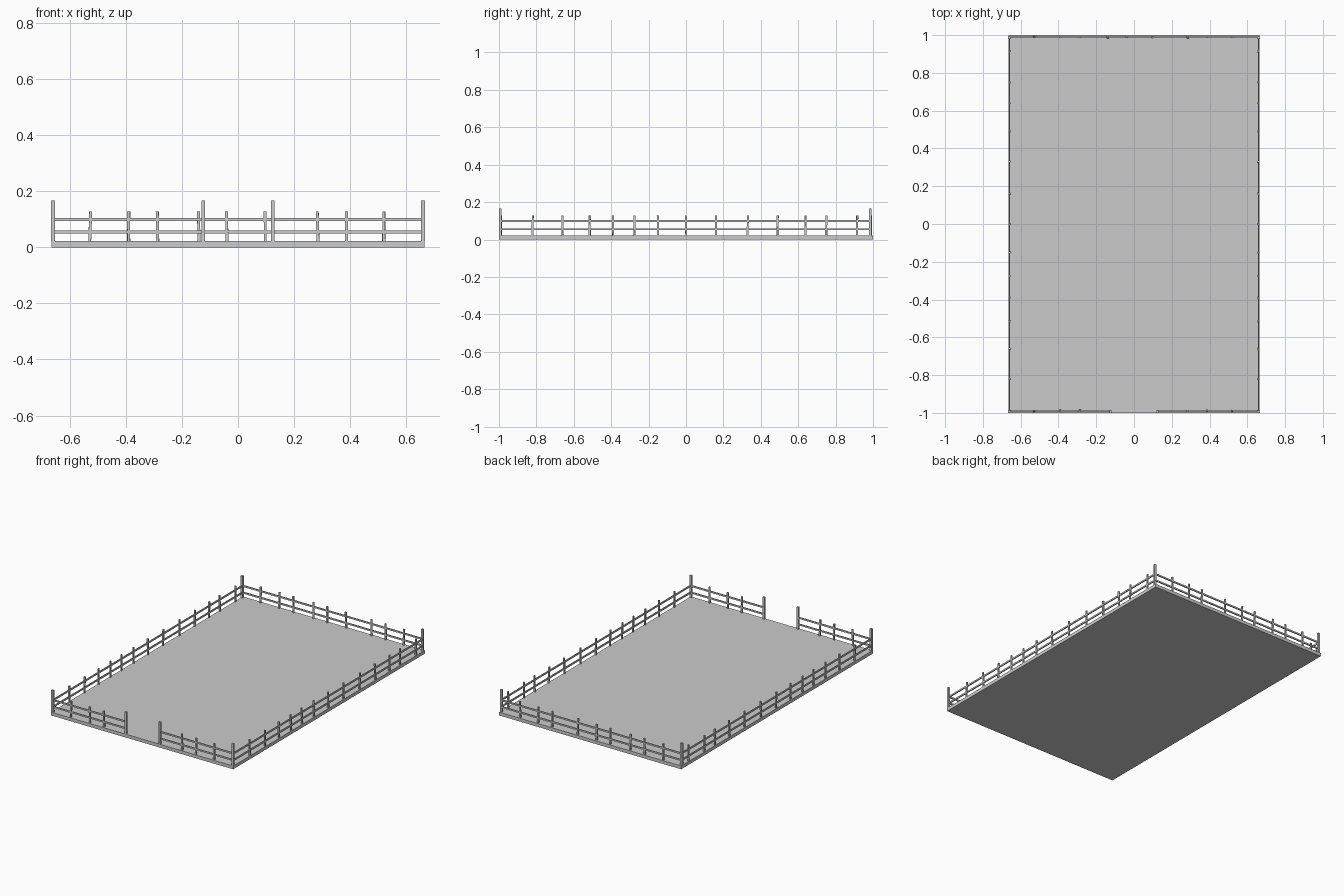
import bpy, math, random
from mathutils import Matrix, Vector

random.seed(4)
if "Cube" in bpy.data.objects:
    bpy.data.objects.remove(bpy.data.objects["Cube"])

grey = bpy.data.materials.new("plain_grey")
grey.use_nodes = True
grey.diffuse_color = (0.6, 0.6, 0.6, 1)
grey.node_tree.nodes["Principled BSDF"].inputs["Base Color"].default_value = grey.diffuse_color

HALF_X, HALF_Y, FLOOR = 0.665, 1.0, 0.022
FENCE_X, FENCE_Y, GATE = 0.659, 0.989, 0.124


def box(name, centre, size, lean=0.0):
    bpy.ops.mesh.primitive_cube_add(size=1)
    ob = bpy.context.object
    ob.name = name
    ob.data.transform(Matrix.Diagonal((*size, 1)))
    ob.location = centre
    if lean:
        ob.rotation_euler = [random.uniform(-lean, lean) for _ in range(3)]
    ob.data.materials.append(grey)
    return ob


def post(name, x, y, top, width, depth, lean=0.0):
    box(name, (x, y, (FLOOR + top) / 2), (width, depth, top - FLOOR), lean)


def rails(name, start, end):
    # two horizontal bars between two points
    a, b = Vector(start), Vector(end)
    along = b - a
    for label, z in (("lower", 0.055), ("upper", 0.099)):
        mid = (a + b) / 2
        size = [max(abs(v), 0.007) for v in along] + [0.01]
        box(f"{name}_{label}_rail", (mid.x, mid.y, z), size)


# ground slab
box("ground_slab", (0, 0, FLOOR / 2), (2 * HALF_X, 2 * HALF_Y, FLOOR))

# tall corner and gate posts
for side, s in (("left", 1), ("right", -1)):
    for end, y in (("front", -FENCE_Y - 0.004), ("back", FENCE_Y - 0.004)):
        post(f"{end}_{side}_corner_post", s * FENCE_X, y, 0.167, 0.014, 0.013)
    post(f"{side}_gate_post", s * GATE, -FENCE_Y - 0.004, 0.167, 0.014, 0.013)

    # rails on the long side and on this half of the front
    rails(f"{side}_side", (s * FENCE_X, -FENCE_Y), (s * FENCE_X, FENCE_Y))
    rails(f"front_{side}", (s * GATE, -FENCE_Y), (s * FENCE_X, -FENCE_Y))
rails("back", (-FENCE_X, FENCE_Y), (FENCE_X, FENCE_Y))

# short, slightly leaning fence posts
LEAN = math.radians(2)
side_posts = (-0.82, -0.66, -0.515, -0.39, -0.275, -0.15, 0.0,
              0.16, 0.33, 0.49, 0.64, 0.75, 0.915)
back_posts = (-0.527, -0.39, -0.287, -0.14, -0.04, 0.097, 0.284, 0.387, 0.52)
for y in side_posts:
    for side, s in (("left", 1), ("right", -1)):
        post(f"{side}_side_post", s * FENCE_X, y, 0.128, 0.009, 0.01, LEAN)
for x in back_posts:
    post("back_post", x, FENCE_Y, 0.128, 0.01, 0.009, LEAN)
    if abs(x) > 0.2:
        post("front_post", x, -FENCE_Y, 0.128, 0.01, 0.009, LEAN)
